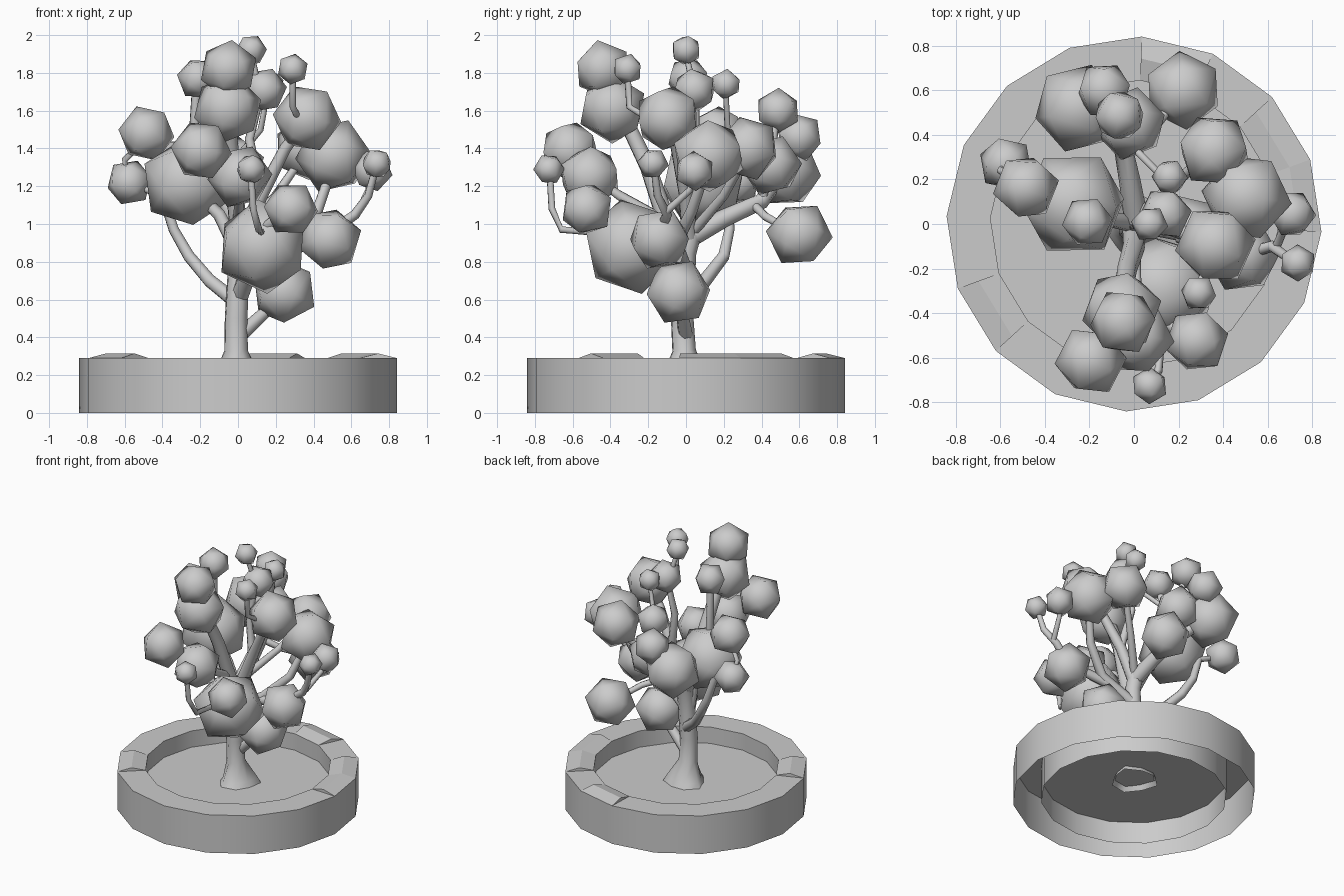
import bpy, bmesh, math, random
from mathutils import Euler, Vector

random.seed(4)
old = bpy.data.objects.get("Cube")
if old:
    bpy.data.objects.remove(old, do_unlink=True)

clay = bpy.data.materials.new("plain_grey")
clay.use_nodes = True
GREY = (0.6, 0.6, 0.6, 1)
clay.diffuse_color = GREY
clay.node_tree.nodes["Principled BSDF"].inputs["Base Color"].default_value = GREY


def add_object(name, bm, smooth_angle=None):
    """Turn a bmesh into a named object with the shared material."""
    mesh = bpy.data.meshes.new(name)
    bm.to_mesh(mesh)
    bm.free()
    mesh.materials.append(clay)
    obj = bpy.data.objects.new(name, mesh)
    bpy.context.collection.objects.link(obj)
    if smooth_angle:
        bpy.ops.object.select_all(action='DESELECT')
        obj.select_set(True)
        bpy.context.view_layer.objects.active = obj
        bpy.ops.object.shade_smooth_by_angle(angle=math.radians(smooth_angle))
    return obj


# Planter: a sixteen-sided ring, hollow underneath, with a few ridged stones
SIDES = 16
OUTER, INNER, TOP, SOIL = 0.842, 0.645, 0.29, 0.165
RIDGED = {0, 1, 3, 9}


def rim_point(i, radius, z):
    a = math.tau * i / SIDES - math.radians(2.4)
    return Vector((radius * math.cos(a), radius * math.sin(a), z))


bm = bmesh.new()
profile = [(OUTER, 0), (OUTER, TOP), (INNER, TOP), (INNER, 0)]
rings = [[bm.verts.new(rim_point(i, r, z)) for i in range(SIDES)] for r, z in profile]
for low, high in zip(rings, rings[1:]):
    for i in range(SIDES):
        j = (i + 1) % SIDES
        bm.faces.new((low[i], low[j], high[j], high[i]))
add_object("planter_ring", bm, 30)

for i in RIDGED:
    bm = bmesh.new()
    ends = []
    for k in (i, i + 1):
        ends.append([bm.verts.new(rim_point(k, r, z)) for r, z in
                     ((OUTER, TOP), ((OUTER + INNER) / 2, TOP + 0.025), (INNER, TOP))])
    a, b = ends
    for k in range(2):
        bm.faces.new((a[k], b[k], b[k + 1], a[k + 1]))
    bm.faces.new(a)
    bm.faces.new(reversed(b))
    add_object("ridged_rim_stone", bm, 20)

# Soil disc
bm = bmesh.new()
bm.faces.new([bm.verts.new(rim_point(i, INNER, SOIL)) for i in range(SIDES)])
add_object("soil", bm)


# Trunk and branches: tapered tubes swept along a path
def limb(name, start, end, *points, sides=8):
    bm = bmesh.new()
    pts = [Vector(p) for p in points]
    last, loops = len(pts) - 1, []
    for i, p in enumerate(pts):
        along = (pts[min(i + 1, last)] - pts[max(i - 1, 0)]).normalized()
        side = along.cross(Vector((0.3, 1, 0.1))).normalized()
        up = along.cross(side)
        radius = start + (end - start) * i / last
        loops.append([bm.verts.new(p + radius * (side * math.cos(t) + up * math.sin(t)))
                      for t in (math.tau * k / sides for k in range(sides))])
    for low, high in zip(loops, loops[1:]):
        for k in range(sides):
            n = (k + 1) % sides
            bm.faces.new((low[k], low[n], high[n], high[k]))
    bmesh.ops.recalc_face_normals(bm, faces=bm.faces)
    return add_object(name, bm, 60)


trunk = limb("trunk", .07, .055, (0, 0, .13), (0, 0, .2), (-.01, -.01, .33), (-.01, -.02, .5),
             (0, -.01, .7), (.01, 0, .85), (.01, .03, .95))
# Flared, lobed root collar
for v in trunk.data.vertices:
    if v.co.z < .25:
        flare = (2.3 if v.co.z < .15 else 1.8) + .25 * math.sin(3 * math.atan2(v.co.y, v.co.x))
        v.co.x *= flare
        v.co.y *= flare

# Left side
limb("left_branch", .04, .025, (0, 0, .58), (-.15, .1, .7), (-.26, .2, .83), (-.34, .23, .97), (-.4, .22, 1.15))
limb("left_twig", .02, .015, (-.4, .22, 1.15), (-.58, .26, 1.22), (-.6, .24, 1.34), (-.49, .17, 1.45))
limb("left_inner_branch", .04, .025, (0, 0, .85), (-.1, .02, 1.05), (-.25, .07, 1.2), (-.22, .02, 1.72))
# Front side
limb("front_main_branch", .055, .035, (0, -.02, .75), (0, -.1, 1), (-.03, -.2, 1.3), (-.05, -.32, 1.55), (-.05, -.43, 1.8))
limb("front_low_branch", .05, .025, (0, 0, .6), (.1, -.25, .85), (.15, -.45, .98), (.27, -.52, 1.08))
limb("front_twig", .02, .018, (.13, -.4, .95), (.11, -.66, .97), (.08, -.71, 1.08), (.07, -.72, 1.25))
limb("front_upper_branch", .03, .02, (0, -.12, 1.02), (.01, -.35, 1.15), (.01, -.5, 1.25), (-.19, -.6, 1.39))
# Right side
limb("low_right_branch", .04, .025, (0, 0, .4), (.14, -.02, .53), (.25, -.04, .63))
limb("right_branch", .04, .025, (.02, 0, .75), (.25, -.05, .9), (.42, .03, 1.07), (.5, .11, 1.3))
limb("right_outer_branch", .035, .018, (.2, -.05, .86), (.48, -.14, .95), (.62, -.1, 1.05), (.69, -.15, 1.15), (.73, -.17, 1.3))
limb("right_outer_twig", .02, .015, (.64, -.1, 1.07), (.69, .02, 1.18), (.71, .05, 1.28))
limb("right_upper_branch", .045, .025, (.01, .02, .9), (.12, 0, 1.15), (.25, -.05, 1.4), (.36, -.09, 1.55))
limb("right_upper_twig", .018, .018, (.32, -.2, 1.56), (.29, -.3, 1.62), (.29, -.31, 1.8))
# Top and back
limb("top_branch", .03, .015, (.12, 0, 1.15), (.06, .05, 1.45), (.12, .05, 1.68), (.07, 0, 1.9))
limb("top_twig", .018, .015, (.02, .32, 1.38), (.12, .22, 1.5), (.16, .21, 1.72))
limb("back_branch", .055, .03, (.01, .02, .93), (-.02, .2, 1.03), (-.06, .4, 1.12), (-.2, .5, 1.25), (-.13, .58, 1.45))
limb("back_low_branch", .025, .02, (-.05, .36, 1.1), (.08, .42, 1.04), (.22, .6, .94))
limb("back_right_branch", .03, .02, (.02, .03, .95), (.2, .2, 1.15), (.36, .33, 1.38))
limb("back_upper_twig", .025, .02, (-.06, .4, 1.12), (-.02, .45, 1.32), (-.06, .48, 1.6))


# Foliage: smooth-shaded twenty-sided clumps, turned at random
def foliage(name, *clumps):
    for x, y, z, r in clumps:
        bm = bmesh.new()
        bmesh.ops.create_icosphere(bm, subdivisions=1, radius=r * 1.05)
        turn = Euler([random.uniform(0, math.tau) for _ in range(3)]).to_matrix()
        bmesh.ops.rotate(bm, verts=bm.verts, matrix=turn)
        bmesh.ops.translate(bm, verts=bm.verts, vec=(x, y, z))
        add_object(name, bm, 180)


foliage("top_leaves", (.07, 0, 1.92, .08), (.14, .045, 1.71, .115), (.16, .21, 1.74, .08),
        (-.21, .01, 1.77, .11))
foliage("front_upper_leaves", (-.05, -.44, 1.82, .15), (-.055, -.39, 1.61, .18),
        (-.195, -.615, 1.39, .155), (.01, -.51, 1.25, .165), (.29, -.31, 1.82, .08))
foliage("front_lower_leaves", (.13, -.29, .88, .245), (.28, -.525, 1.08, .14),
        (.07, -.725, 1.29, .08))
foliage("left_leaves", (-.27, .09, 1.22, .235), (-.485, .165, 1.48, .145), (-.575, .27, 1.22, .12))
foliage("right_leaves", (.365, -.095, 1.56, .175), (.505, .12, 1.36, .195), (.36, .33, 1.4, .165),
        (.735, -.175, 1.32, .08), (.71, .045, 1.28, .105), (.485, -.14, .92, .165),
        (.245, -.04, .64, .17))
foliage("back_leaves", (-.25, .52, 1.28, .195), (-.02, .45, 1.31, .16), (-.065, .487, 1.6, .115),
        (-.135, .6, 1.46, .125), (.22, .6, .945, .17))
